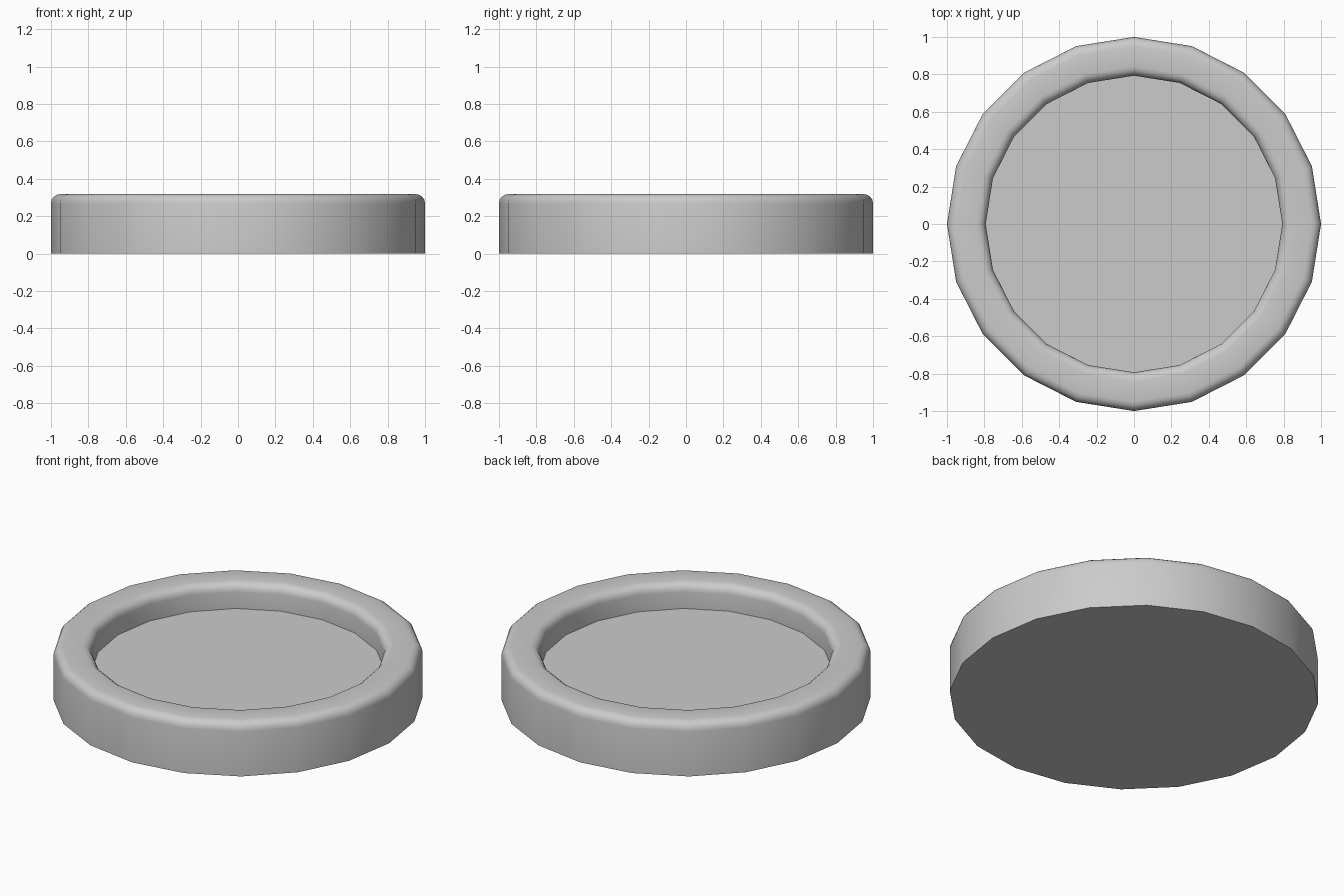
import bpy, bmesh, math

if "Cube" in bpy.data.objects:
    bpy.data.objects.remove(bpy.data.objects["Cube"])

SIDES = 20
HEIGHT, FLOOR = 0.318, 0.168
R_OUT, R_IN, ROUND = 1.0, 0.793, 0.05


def arc(cx, cz, r, a0, a1, steps=4):
    """Points on a rounded corner of the profile, as (radius, z)."""
    return [(cx + r * math.cos(math.radians(a0 + (a1 - a0) * i / steps)),
             cz + r * math.sin(math.radians(a0 + (a1 - a0) * i / steps)))
            for i in range(steps + 1)]


# rim profile: outer wall, rounded top edges, inner wall
profile = [(R_OUT, 0.0)]
profile += arc(R_OUT - ROUND, HEIGHT - ROUND, ROUND, 0, 90)
profile += arc(R_IN + ROUND, HEIGHT - ROUND, ROUND, 90, 180)
profile += [(R_IN, FLOOR)]

# shallow dish: revolve the profile, then cap the base and the recessed floor
bm = bmesh.new()
rings = [[bm.verts.new((r * math.cos(2 * math.pi * k / SIDES),
                        r * math.sin(2 * math.pi * k / SIDES), z))
          for k in range(SIDES)] for r, z in profile]
for low, high in zip(rings, rings[1:]):
    for k in range(SIDES):
        n = (k + 1) % SIDES
        bm.faces.new((low[k], low[n], high[n], high[k]))
bm.faces.new(rings[0][::-1])
bm.faces.new(rings[-1])
bmesh.ops.recalc_face_normals(bm, faces=bm.faces)

mesh = bpy.data.meshes.new("round_dish")
bm.to_mesh(mesh)
bm.free()
dish = bpy.data.objects.new("round_dish", mesh)
bpy.context.collection.objects.link(dish)

# smooth walls, crisp base and floor edges
bpy.context.view_layer.objects.active = dish
dish.select_set(True)
bpy.ops.object.shade_smooth_by_angle(angle=math.radians(35))
